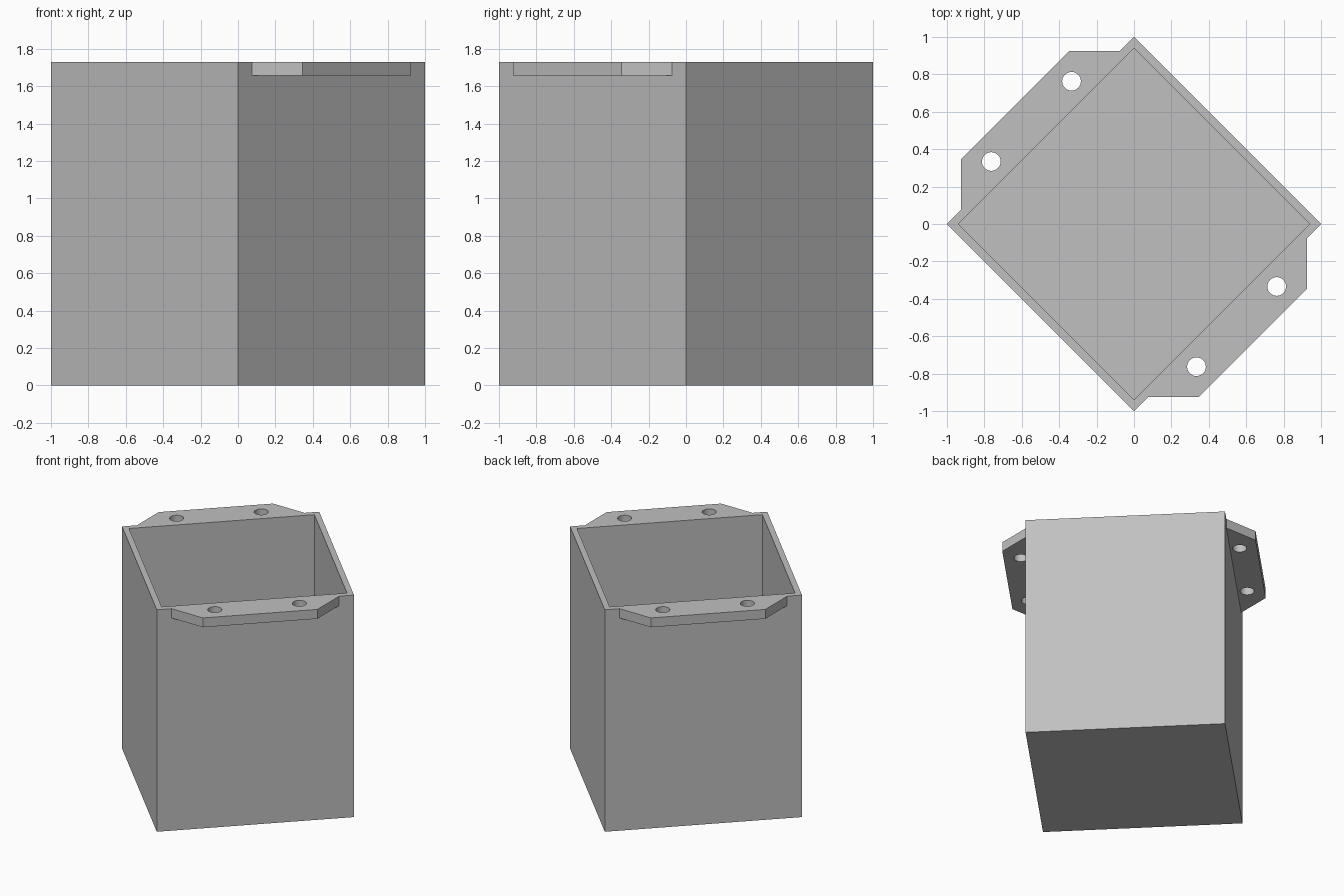
import bpy, bmesh, math

if "Cube" in bpy.data.objects:
    bpy.data.objects.remove(bpy.data.objects["Cube"])

H, WALL, FLANGE = 1.73, 0.06, 0.073   # height, corner inset of the wall, flange thickness

grey = bpy.data.materials.new("grey")
grey.diffuse_color = (0.53, 0.53, 0.53, 1)
grey.use_nodes = True
grey.node_tree.nodes["Principled BSDF"].inputs["Base Color"].default_value = grey.diffuse_color


def finish(name, bm):
    bmesh.ops.recalc_face_normals(bm, faces=bm.faces)
    mesh = bpy.data.meshes.new(name)
    bm.to_mesh(mesh)
    bm.free()
    mesh.materials.append(grey)
    ob = bpy.data.objects.new(name, mesh)
    bpy.context.collection.objects.link(ob)
    return ob


def prism(name, outline, z0, z1):
    bm = bmesh.new()
    face = bm.faces.new([bm.verts.new((x, y, z0)) for x, y in outline])
    ext = bmesh.ops.extrude_face_region(bm, geom=[face], use_keep_orig=True)
    for v in ext["geom"]:
        if isinstance(v, bmesh.types.BMVert):
            v.co.z = z1
    return finish(name, bm)


# Open box, turned 45 degrees: nested square rings joined into one shell
bm = bmesh.new()
rings = []
for r, z in ((1, 0), (1, H), (1 - WALL, H), (1 - WALL, 0.045)):
    rings.append([bm.verts.new((x * r, y * r, z))
                  for x, y in ((1, 0), (0, 1), (-1, 0), (0, -1))])
for a, b in zip(rings, rings[1:]):
    for i in range(4):
        j = (i + 1) % 4
        bm.faces.new((a[i], a[j], b[j], b[i]))
bm.faces.new(rings[0])
bm.faces.new(rings[-1])
finish("box", bm)

# Mounting flanges on two opposite walls, each with two screw holes
outline = [(0.925, -0.075), (0.925, -0.345), (0.345, -0.925), (0.075, -0.925)]
for side, s in (("front", 1), ("back", -1)):
    flange = prism(side + "_flange", [(x * s, y * s) for x, y in outline], H - FLANGE, H)
    for k, (hx, hy) in enumerate(((0.763, -0.334), (0.334, -0.763))):
        circle = [(hx * s + 0.05 * math.cos(t * math.tau / 32),
                   hy * s + 0.05 * math.sin(t * math.tau / 32)) for t in range(32)]
        cutter = prism(f"{side}_hole_cutter_{k + 1}", circle, H - 0.2, H + 0.1)
        cutter.hide_render = True
        cutter.hide_set(True)
        mod = flange.modifiers.new("screw_hole", "BOOLEAN")
        mod.operation = "DIFFERENCE"
        mod.solver = "EXACT"
        mod.object = cutter
    # Smooth the hole walls, keep the flange edges sharp
    bpy.ops.object.select_all(action="DESELECT")
    flange.select_set(True)
    bpy.context.view_layer.objects.active = flange
    for mod in list(flange.modifiers):
        bpy.ops.object.modifier_apply(modifier=mod.name)
    bpy.ops.object.shade_smooth_by_angle(angle=math.radians(30))
